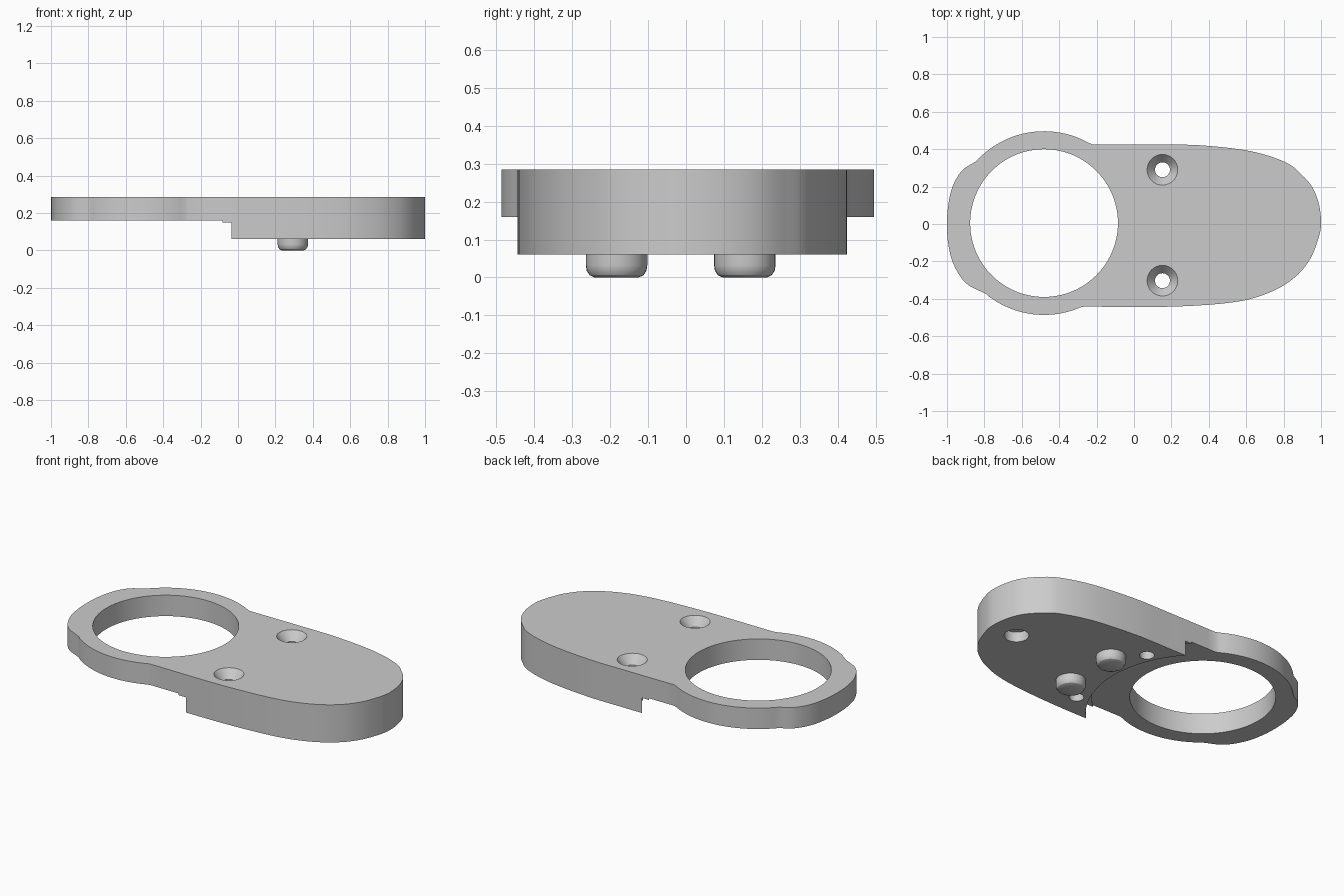
import bpy, bmesh, math
from mathutils import Vector

if "Cube" in bpy.data.objects:
    bpy.data.objects.remove(bpy.data.objects["Cube"], do_unlink=True)

grey = bpy.data.materials.new("plain grey")
grey.use_nodes = True
tone = (0.6, 0.6, 0.6, 1)
grey.diffuse_color = tone
grey.node_tree.nodes["Principled BSDF"].inputs["Base Color"].default_value = tone

RING = Vector((-0.481, 0.005))
RING_RADIUS = 0.491
BOTTOM, STEP, TOP = 0.06, 0.16, 0.285


def make_object(name, bm):
    bmesh.ops.recalc_face_normals(bm, faces=bm.faces)
    mesh = bpy.data.meshes.new(name)
    bm.to_mesh(mesh)
    bm.free()
    obj = bpy.data.objects.new(name, mesh)
    bpy.context.collection.objects.link(obj)
    mesh.materials.append(grey)
    return obj


def lathe(name, profile, centre, sides=48):
    """Closed solid of revolution from (radius, height) pairs."""
    bm = bmesh.new()
    rings = []
    for r, z in profile:
        angles = [math.tau * i / sides for i in range(sides)]
        rings.append([bm.verts.new((centre[0] + r * math.cos(a),
                                    centre[1] + r * math.sin(a), z)) for a in angles])
    for low, high in zip(rings, rings[1:]):
        for i in range(sides):
            j = (i + 1) % sides
            bm.faces.new((low[i], low[j], high[j], high[i]))
    bm.faces.new(rings[0])
    bm.faces.new(rings[-1])
    return make_object(name, bm)


def spline(points, steps=6):
    """Smooth open curve through the points."""
    pts = [Vector(p) for p in points]
    pts = [2 * pts[0] - pts[1]] + pts + [2 * pts[-1] - pts[-2]]
    out = []
    for a, b, c, d in zip(pts, pts[1:], pts[2:], pts[3:]):
        for s in range(steps):
            t = s / steps
            out.append(0.5 * (2 * b + (c - a) * t + (2 * a - 5 * b + 4 * c - d) * t ** 2
                              + (3 * b - a - 3 * c + d) * t ** 3))
    return out + [pts[-2]]


def ring_arc(start, end, steps=28):
    """Points on the ring's rim between the directions of two points."""
    a, b = (math.atan2(p[1] - RING.y, p[0] - RING.x) for p in (start, end))
    return [RING + RING_RADIUS * Vector((math.cos(a + (b - a) * i / steps),
                                         math.sin(a + (b - a) * i / steps)))
            for i in range(1, steps)]


# Outline, counter-clockwise: rounded body, ring rim, end lobe, ring rim
body = [(-0.267, -0.442), (0.2, -0.442), (0.54, -0.417), (0.73, -0.364), (0.86, -0.285),
        (0.94, -0.19), (0.985, -0.08), (1, 0), (0.99, 0.1), (0.957, 0.19), (0.9, 0.26),
        (0.81, 0.33), (0.62, 0.39), (0.35, 0.421), (0.1, 0.424), (-0.22, 0.424)]
lobe = [(-0.845, 0.335), (-0.92, 0.285), (-0.97, 0.2), (-0.993, 0.1), (-1, 0),
        (-0.994, -0.1), (-0.967, -0.21), (-0.9, -0.315), (-0.79, -0.375)]
outline = (spline(body) + ring_arc(body[-1], lobe[0])
           + spline(lobe) + ring_arc(lobe[-1], body[0]))

bm = bmesh.new()
base = bm.faces.new([bm.verts.new((p.x, p.y, BOTTOM)) for p in outline])
top = bmesh.ops.extrude_face_region(bm, geom=[base])["geom"]
bmesh.ops.translate(bm, vec=(0, 0, TOP - BOTTOM),
                    verts=[v for v in top if isinstance(v, bmesh.types.BMVert)])
plate = make_object("mounting_plate", bm)

# Cutters: stepped underside, ring opening, countersunk holes, blind recess
cutters = [
    lathe("underside_cutter", [(0.633, 0), (0.633, STEP - 0.01), (0.6, STEP - 0.01),
                               (0.6, STEP)], RING, 128),
    lathe("opening_cutter", [(0.395, 0), (0.395, 0.4)], RING, 96),
    lathe("recess_cutter", [(0.067, 0), (0.067, BOTTOM + 0.06)], (0.83, 0), 32),
]
for side, y in (("left", 0.29), ("right", -0.303)):
    cutters.append(lathe(side + "_screw_cutter",
                         [(0.04, 0), (0.04, TOP - 0.05), (0.082, TOP), (0.082, 0.4)],
                         (0.152, y), 32))
for cutter in cutters:
    cutter.hide_render = True
    cutter.hide_viewport = True
    cut = plate.modifiers.new(cutter.name, 'BOOLEAN')
    cut.operation = 'DIFFERENCE'
    cut.solver = 'EXACT'
    cut.object = cutter

# Apply the cuts, then drop the cutters
bpy.context.view_layer.update()
cut_mesh = bpy.data.meshes.new_from_object(
    plate.evaluated_get(bpy.context.evaluated_depsgraph_get()))
plate.modifiers.clear()
plate.data = cut_mesh
for cutter in cutters:
    bpy.data.objects.remove(cutter, do_unlink=True)

# Rounded feet under the body
feet = [lathe(name, [(0.058, 0), (0.071, 0.006), (0.079, 0.018), (0.081, 0.032),
                     (0.081, BOTTOM + 0.01)], (0.293, y), 32)
        for name, y in (("left_foot", 0.155), ("right_foot", -0.183))]

# Smooth the curved walls, keep the rims sharp
bpy.ops.object.select_all(action='DESELECT')
for obj in [plate] + feet:
    obj.select_set(True)
bpy.context.view_layer.objects.active = plate
bpy.ops.object.shade_smooth_by_angle(angle=math.radians(30))
